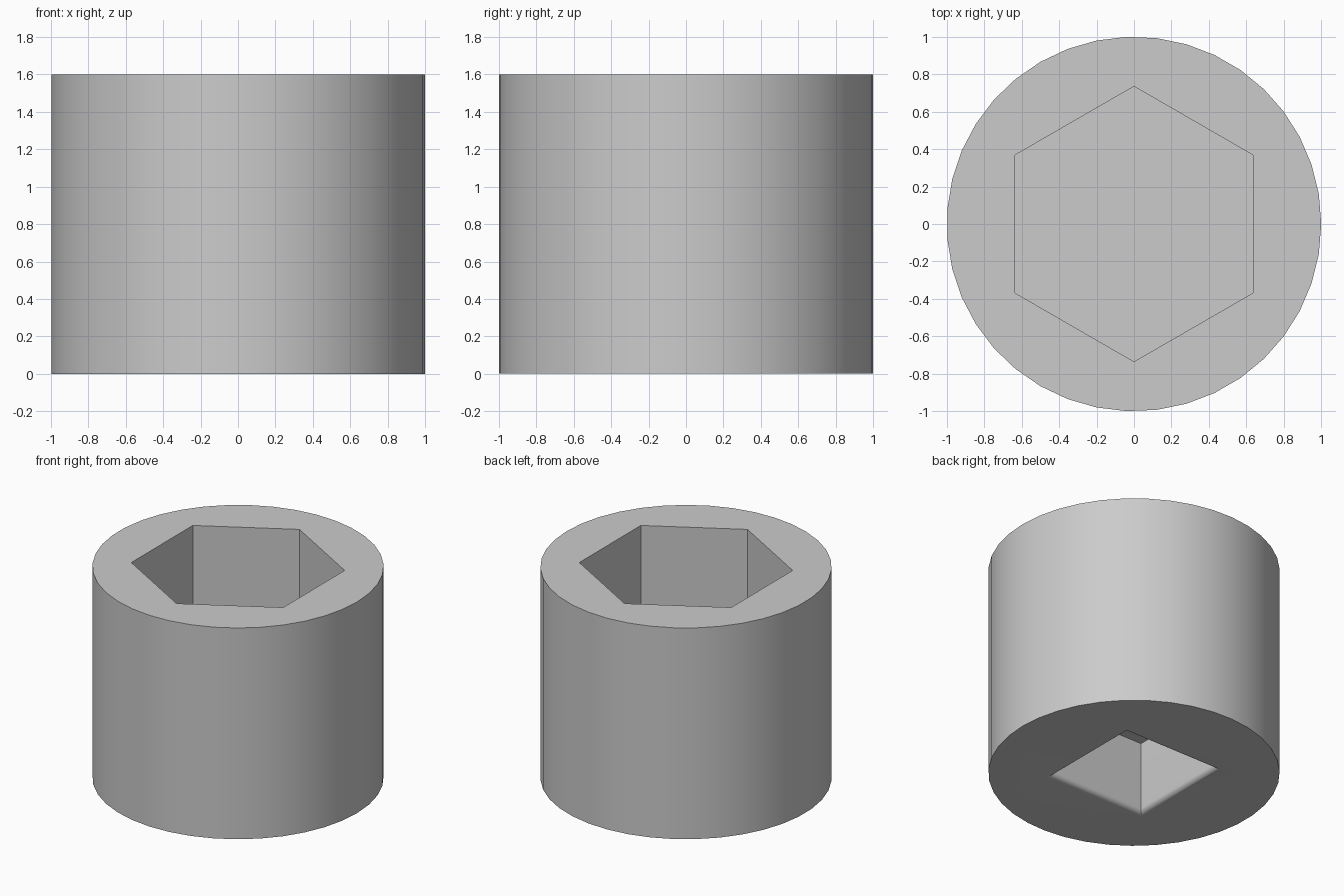
import bpy
import bmesh
from math import sin, cos, pi, radians, sqrt

cube = bpy.data.objects.get("Cube")
if cube:
    bpy.data.objects.remove(cube, do_unlink=True)

HEIGHT = 1.6
HEX_DEPTH = 0.8
DRIVE_DEPTH = 0.55
DRIVE_HALF = 0.39
FILLET = 0.04
FILLET_STEPS = 6

# Plain grey metal
grey = bpy.data.materials.new("grey_metal")
grey.use_nodes = True
colour = (0.6, 0.6, 0.6, 1)
grey.diffuse_color = colour
grey.node_tree.nodes["Principled BSDF"].inputs["Base Color"].default_value = colour

bm = bmesh.new()


def ring(sides, radius, z, phase=0.0):
    """Closed polygon of vertices at one height."""
    angles = [phase + 2 * pi * i / sides for i in range(sides)]
    return [bm.verts.new((radius * cos(a), radius * sin(a), z)) for a in angles]


def square(half, z):
    return ring(4, half * sqrt(2), z, pi / 4)


def wall(a, b):
    """Side faces between two rings of equal count."""
    for i in range(len(a)):
        j = (i + 1) % len(a)
        bm.faces.new((a[i], a[j], b[j], b[i]))


def annulus(outer, inner):
    """Flat face between an outer ring and a hole."""
    edges = []
    for loop in (outer, inner):
        for i, v in enumerate(loop):
            w = loop[(i + 1) % len(loop)]
            edges.append(bm.edges.get((v, w)) or bm.edges.new((v, w)))
    bmesh.ops.triangle_fill(bm, use_beauty=True, use_dissolve=False, edges=edges)


# Round outer body
base, rim = ring(39, 1, 0), ring(39, 1, HEIGHT)
wall(base, rim)

# Hexagonal pocket in the top
hex_top = ring(6, 0.735, HEIGHT, pi / 2)
hex_floor = ring(6, 0.735, HEIGHT - HEX_DEPTH, pi / 2)
wall(hex_top, hex_floor)
bm.faces.new(hex_floor)
annulus(rim, hex_top)

# Square drive pocket in the bottom, with a softened mouth
mouth = []
for i in range(FILLET_STEPS + 1):
    a = pi / 2 * i / FILLET_STEPS
    mouth.append(square(DRIVE_HALF + FILLET * (1 - sin(a)), FILLET * (1 - cos(a))))
mouth.append(square(DRIVE_HALF, DRIVE_DEPTH))
for lower, upper in zip(mouth, mouth[1:]):
    wall(lower, upper)
bm.faces.new(mouth[-1])
annulus(base, mouth[0])

bmesh.ops.recalc_face_normals(bm, faces=bm.faces)
mesh = bpy.data.meshes.new("socket_body")
bm.to_mesh(mesh)
bm.free()
mesh.materials.append(grey)

body = bpy.data.objects.new("socket_body", mesh)
bpy.context.collection.objects.link(body)
bpy.ops.object.select_all(action="DESELECT")
body.select_set(True)
bpy.context.view_layer.objects.active = body
bpy.ops.object.shade_smooth_by_angle(angle=radians(30))
